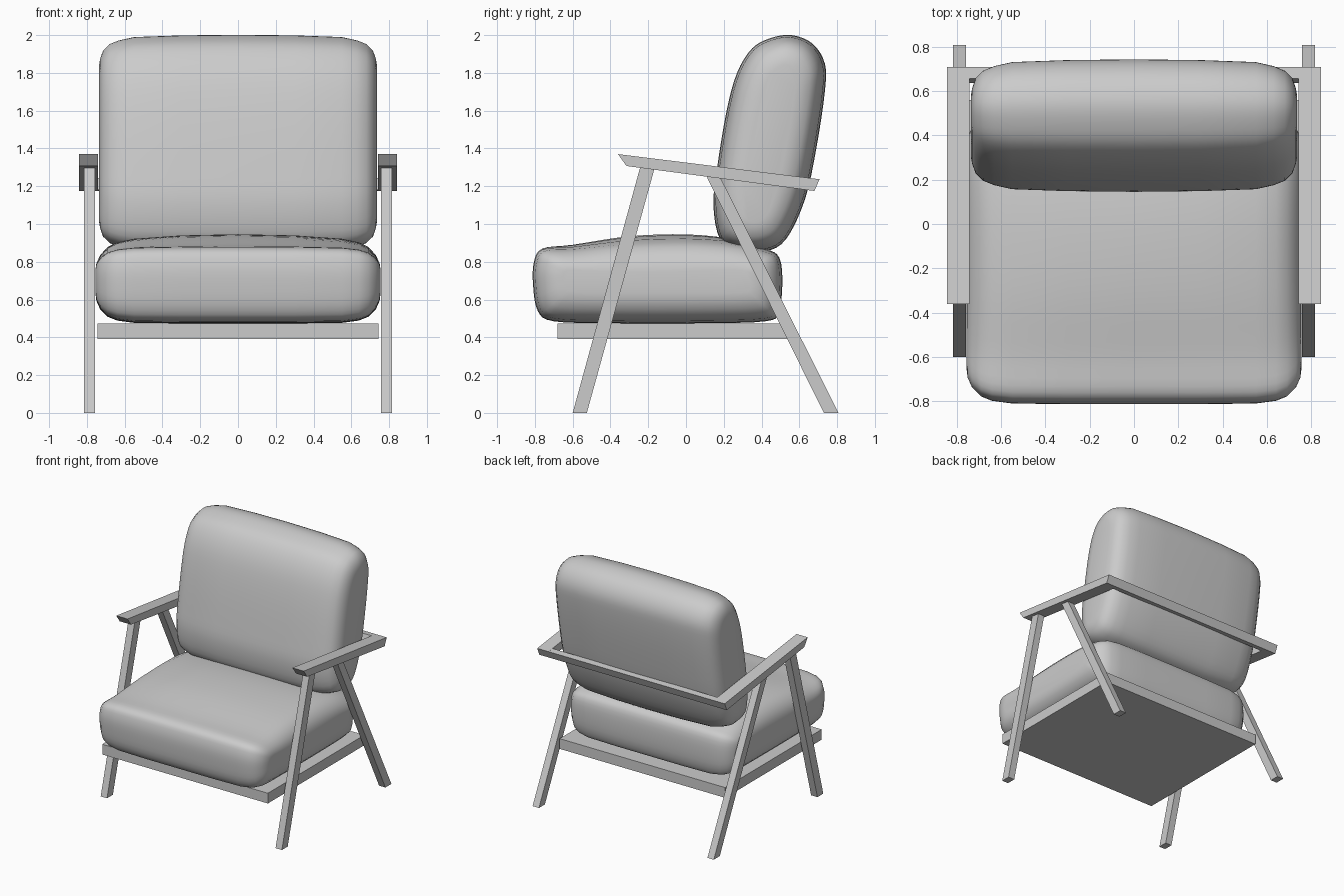
import bpy
import bmesh
import math
from mathutils import Vector

cube = bpy.data.objects.get("Cube")
if cube:
    bpy.data.objects.remove(cube)

grey = bpy.data.materials.new("plain_grey")
grey.use_nodes = True
grey.diffuse_color = (0.6, 0.6, 0.6, 1)
grey.node_tree.nodes["Principled BSDF"].inputs["Base Color"].default_value = grey.diffuse_color


def finish(name, bm, smooth=False):
    bmesh.ops.recalc_face_normals(bm, faces=bm.faces)
    mesh = bpy.data.meshes.new(name)
    bm.to_mesh(mesh)
    bm.free()
    mesh.materials.append(grey)
    for poly in mesh.polygons:
        poly.use_smooth = smooth
    obj = bpy.data.objects.new(name, mesh)
    bpy.context.collection.objects.link(obj)
    return obj


def bar(name, profile, x0, x1):
    """Extrude a side (y, z) profile from x0 to x1."""
    bm = bmesh.new()
    face = bm.faces.new([bm.verts.new((x0, y, z)) for y, z in profile])
    made = bmesh.ops.extrude_face_region(bm, geom=[face])["geom"]
    verts = [v for v in made if isinstance(v, bmesh.types.BMVert)]
    bmesh.ops.translate(bm, verts=verts, vec=(x1 - x0, 0, 0))
    return finish(name, bm)


def rounded(points, steps=4):
    """Smooth closed curve through the points."""
    pts = [Vector(p) for p in points]
    n = len(pts)
    out = []
    for i in range(n):
        a, b, c, d = (pts[(i + k) % n] for k in (-1, 0, 1, 2))
        for s in range(steps):
            t = s / steps
            out.append(0.5 * (2 * b + (c - a) * t + (2 * a - 5 * b + 4 * c - d) * t * t
                              + (3 * b - a - 3 * c + d) * t ** 3))
    return out


def cushion(name, profile, tilt, stations, crown):
    """Loft a side profile across x, shrinking it towards both ends."""
    curve = rounded(profile)
    along = Vector((math.sin(tilt), math.cos(tilt)))
    across = Vector((along.y, -along.x))
    us = [p.dot(along) for p in curve]
    vs = [p.dot(across) for p in curve]
    um, vm = (max(us) + min(us)) / 2, (max(vs) + min(vs)) / 2
    uh, vh = max(us) - um, max(vs) - vm
    full = [(-x, d) for x, d in reversed(stations)] + [(0, 0)] + stations
    bm = bmesh.new()
    rings = []
    for x, inset in full:
        ring = []
        for u, v in zip(us, vs):
            u, v = (u - um) / uh, (v - vm) / vh
            drop = crown * (x / stations[-1][0]) ** 2 * max(u, 0) * (1 - v * v)
            p = along * (um + u * (uh - inset) - drop) + across * (vm + v * (vh - inset))
            ring.append(bm.verts.new((x, p.x, p.y)))
        rings.append(ring)
    n = len(curve)
    for r, s in zip(rings, rings[1:]):
        for i in range(n):
            j = (i + 1) % n
            bm.faces.new((r[i], r[j], s[j], s[i]))
    bm.faces.new(rings[0])
    bm.faces.new(rings[-1])
    return finish(name, bm, True)


# Upholstery
cushion("seat_cushion",
        [(-.81, .68), (-.805, .8), (-.76, .87), (-.6, .89), (-.3, .935), (0, .945),
         (.25, .92), (.42, .87), (.495, .82), (.51, .68), (.49, .53), (.42, .485),
         (.1, .475), (-.4, .475), (-.7, .485), (-.785, .54)],
        0, [(.3, 0), (.55, .003), (.64, .015), (.69, .035), (.73, .075), (.75, .12), (.755, .16)], .04)
cushion("back_cushion",
        [(.145, 1.1), (.165, 1.3), (.215, 1.6), (.27, 1.8), (.35, 1.93), (.45, 1.985),
         (.56, 2), (.67, 1.955), (.735, 1.85), (.735, 1.7), (.69, 1.4), (.63, 1.13),
         (.53, .92), (.42, .855), (.28, .86), (.18, .92)],
        math.radians(11),
        [(.3, .003), (.55, .012), (.63, .03), (.68, .05), (.715, .085), (.73, .13), (.735, .16)], 0)

# Seat base
bar("seat_base", [(-.68, .39), (.56, .39), (.56, .473), (-.68, .473)], -.745, .745)

# Legs and armrests on both sides
for side, s in (("left", 1), ("right", -1)):
    bar(side + "_front_leg", [(-.6, 0), (-.525, 0), (-.165, 1.3), (-.24, 1.31)], s * .758, s * .815)
    bar(side + "_back_leg", [(.73, 0), (.807, 0), (.18, 1.25), (.105, 1.26)], s * .758, s * .815)
    bar(side + "_armrest", [(-.36, 1.37), (-.315, 1.307), (.68, 1.175), (.707, 1.237)],
        s * .742, s * .843)

# Rail joining the armrests behind the back cushion
bar("back_rail", [(.655, 1.243), (.707, 1.237), (.68, 1.175), (.635, 1.181)], -.742, .742)
